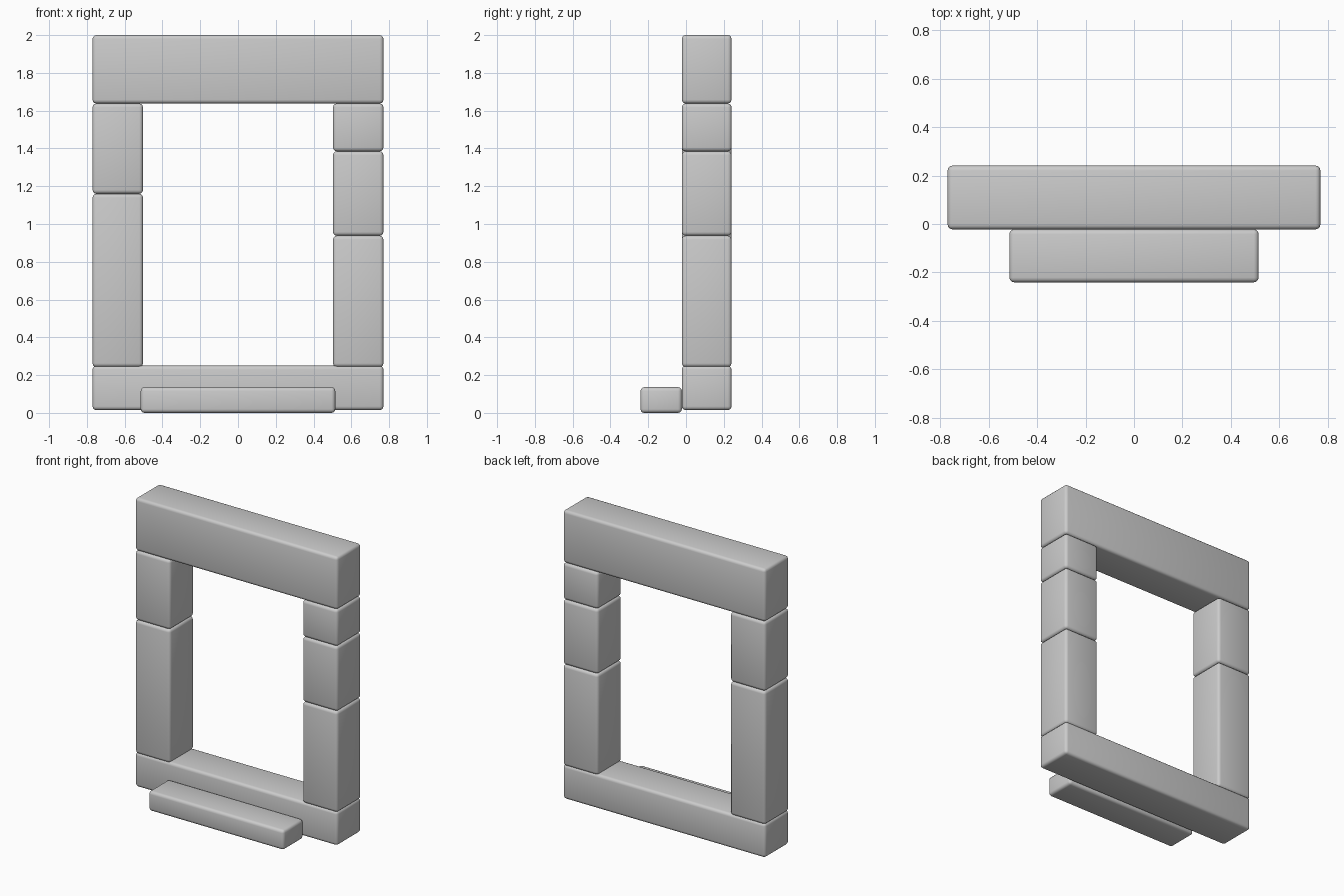
import bpy

cube = bpy.data.objects.get("Cube")
if cube:
    bpy.data.objects.remove(cube, do_unlink=True)

# Single stone colour
stone = bpy.data.materials.new("grey_stone")
stone.use_nodes = True
grey = (0.6, 0.6, 0.6, 1.0)
stone.diffuse_color = grey
stone.node_tree.nodes["Principled BSDF"].inputs["Base Color"].default_value = grey

BACK, FACE, FRONT = 0.241, -0.022, -0.241
EDGE, INNER = 0.77, 0.503


def block(name, x, y, z):
    """Stone block with rounded edges, given its extents on each axis."""
    spans = (x, y, z)
    bpy.ops.mesh.primitive_cube_add(size=1, location=[(a + b) / 2 for a, b in spans])
    ob = bpy.context.object
    ob.name = name
    ob.scale = [b - a for a, b in spans]
    bpy.ops.object.transform_apply(location=False, rotation=False, scale=True)
    bevel = ob.modifiers.new("rounded_edges", "BEVEL")
    bevel.width = 0.02
    bevel.segments = 3
    bpy.ops.object.modifier_apply(modifier=bevel.name)
    ob.data.materials.append(stone)
    bpy.ops.object.shade_smooth_by_angle()


def jamb(name, x, seams):
    """Stack of blocks between successive seam heights."""
    for i, z in enumerate(zip(seams, seams[1:]), 1):
        block(f"{name}_{i}", x, (FACE, BACK), z)


# Frame
block("sill", (-EDGE, EDGE), (FACE, BACK), (0.015, 0.25))
block("lintel", (-EDGE, EDGE), (FACE, BACK), (1.638, 2.0))
jamb("right_jamb", (-EDGE, -INNER), (0.243, 1.16, 1.638))
jamb("left_jamb", (INNER, EDGE), (0.243, 0.938, 1.385, 1.638))

# Step in front
block("step", (-0.515, 0.515), (FRONT, FACE), (0, 0.136))
